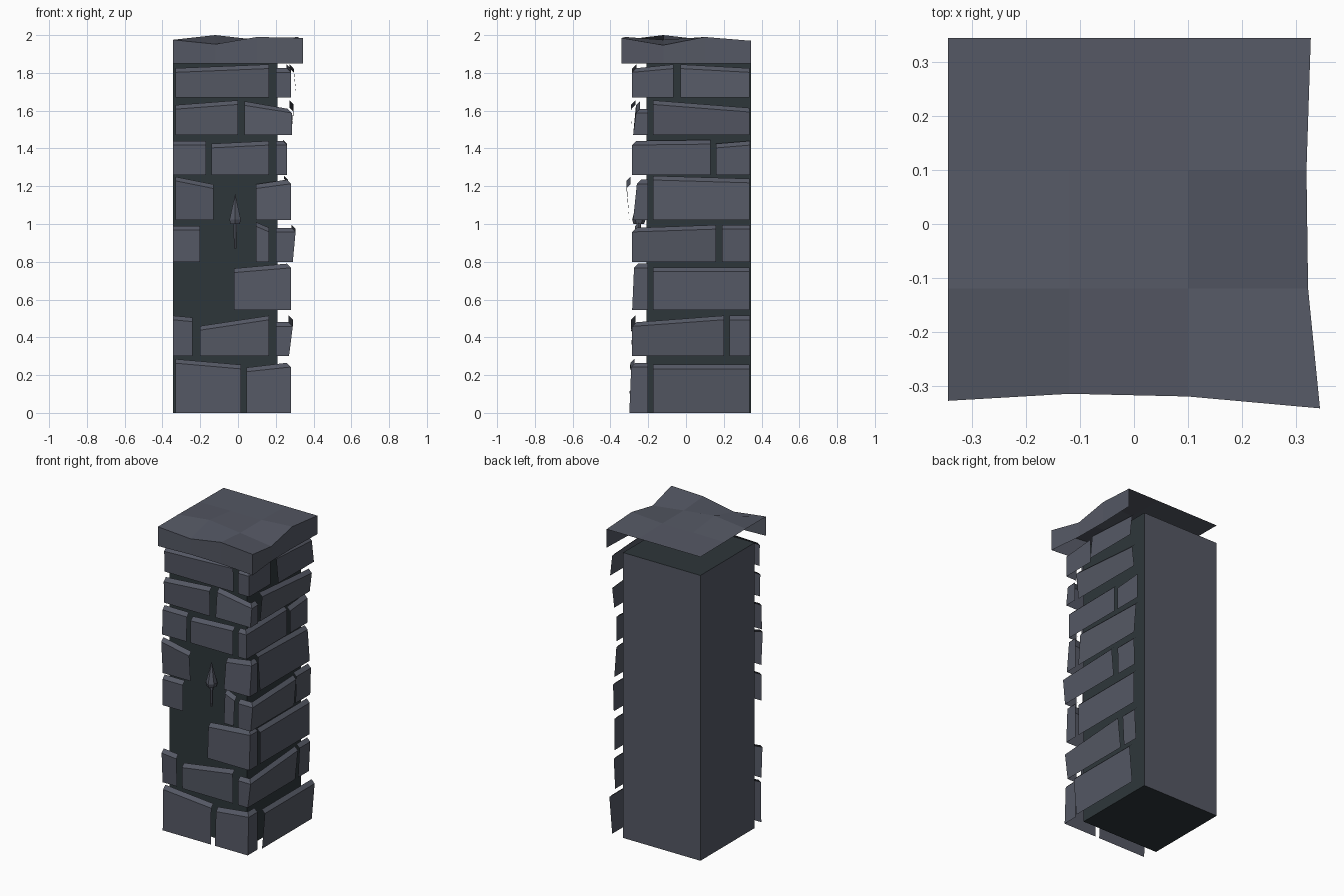
import bpy
import bmesh

cube = bpy.data.objects.get("Cube")
if cube:
    bpy.data.objects.remove(cube, do_unlink=True)


def make_material(name, rgb):
    mat = bpy.data.materials.new(name)
    mat.use_nodes = True
    color = (*rgb, 1.0)
    mat.diffuse_color = color
    bsdf = next(n for n in mat.node_tree.nodes if n.type == "BSDF_PRINCIPLED")
    bsdf.inputs["Base Color"].default_value = color
    return mat


stone = make_material("slate stone", (0.09, 0.098, 0.128))
mortar = make_material("dark mortar", (0.027, 0.037, 0.042))


def finish(bm, name, materials):
    mesh = bpy.data.meshes.new(name)
    bm.to_mesh(mesh)
    bm.free()
    for mat in materials:
        mesh.materials.append(mat)
    obj = bpy.data.objects.new(name, mesh)
    bpy.context.collection.objects.link(obj)
    return obj


# Square core: dark behind the bricks, plain stone on the back and right walls
CORE_LOW, CORE_HIGH, CORE_TOP = -0.345, 0.21, 1.85
bm = bmesh.new()
bmesh.ops.create_cube(bm, size=1)
for v in bm.verts:
    v.co.x = CORE_HIGH if v.co.x > 0 else CORE_LOW
    v.co.y = -CORE_LOW if v.co.y > 0 else -CORE_HIGH
    v.co.z = CORE_TOP if v.co.z > 0 else 0
bm.normal_update()
for f in bm.faces:
    f.material_index = 1 if f.normal.x < -0.5 or f.normal.y > 0.5 else 0
finish(bm, "core", [mortar, stone])


# Facing bricks: a leaning sheet with a bevelled top, wrapping the corner
BEVEL = 0.022
WRAP_DEPTH = 0.2


def on_front(u, depth, z):
    return (u, -depth, z)


def on_side(u, depth, z):
    return (depth, u, z)


def add_brick(name, place, wrap_sign, u0, u1, z0, z_left, z_right, d_low, d_top):
    bm = bmesh.new()

    def face(*points):
        bm.faces.new([bm.verts.new(place(*p)) for p in points])

    wraps_left = wrap_sign < 0 and u0 < -0.26
    wraps_right = wrap_sign > 0 and u1 > 0.25
    in0 = u0 + BEVEL if wraps_left else u0
    in1 = u1 - BEVEL if wraps_right else u1
    back = d_top - BEVEL
    lip_l, lip_r = z_left - BEVEL, z_right - BEVEL
    face((u0, d_low, z0), (u1, d_low, z0), (u1, d_top, lip_r), (u0, d_top, lip_l))
    face((u0, d_top, lip_l), (u1, d_top, lip_r), (in1, back, z_right), (in0, back, z_left))
    if wraps_right:
        face((u1, d_low, z0), (u1, WRAP_DEPTH, z0), (u1, WRAP_DEPTH, lip_r), (u1, d_top, lip_r))
        face((u1, d_top, lip_r), (u1, WRAP_DEPTH, lip_r),
             (in1, WRAP_DEPTH, z_right), (in1, back, z_right))
    if wraps_left:
        face((u0, WRAP_DEPTH, z0), (u0, d_low, z0), (u0, d_top, lip_l), (u0, WRAP_DEPTH, lip_l))
        face((u0, WRAP_DEPTH, lip_l), (u0, d_top, lip_l),
             (in0, back, z_left), (in0, WRAP_DEPTH, z_left))
    bmesh.ops.remove_doubles(bm, verts=bm.verts[:], dist=0.0005)
    finish(bm, name, [stone])


# Each brick: course, start, end, top at start, top at end, depth low, depth high
course_base = [0, 0.30, 0.545, 0.8, 1.02, 1.26, 1.47, 1.67]
front_bricks = [
    (0, -0.33, 0.015, 0.285, 0.255, 0.30, 0.295),
    (0, 0.045, 0.28, 0.24, 0.265, 0.30, 0.29),
    (1, -0.345, -0.24, 0.515, 0.505, 0.28, 0.29),
    (1, -0.2, 0.165, 0.46, 0.515, 0.285, 0.29),
    (2, -0.02, 0.28, 0.765, 0.79, 0.285, 0.275),
    (3, -0.345, -0.2, 0.99, 0.99, 0.28, 0.28),
    (3, 0.095, 0.165, 1.01, 0.98, 0.28, 0.27),
    (4, -0.33, -0.13, 1.25, 1.21, 0.30, 0.315),
    (4, 0.095, 0.28, 1.21, 1.235, 0.28, 0.26),
    (5, -0.345, -0.17, 1.44, 1.44, 0.285, 0.28),
    (5, -0.14, 0.165, 1.425, 1.44, 0.285, 0.285),
    (6, -0.33, 0, 1.63, 1.655, 0.285, 0.29),
    (6, 0.035, 0.285, 1.65, 1.61, 0.28, 0.265),
    (7, -0.33, 0.165, 1.825, 1.845, 0.28, 0.285),
]
side_bricks = [
    (0, -0.175, 0.335, 0.255, 0.255, 0.295, 0.315),
    (1, -0.285, 0.2, 0.48, 0.515, 0.27, 0.29),
    (1, 0.23, 0.34, 0.515, 0.515, 0.27, 0.28),
    (2, -0.175, 0.335, 0.77, 0.77, 0.28, 0.28),
    (3, -0.285, 0.16, 0.98, 0.995, 0.29, 0.305),
    (3, 0.19, 0.34, 0.995, 0.995, 0.28, 0.285),
    (4, -0.175, 0.335, 1.255, 1.24, 0.28, 0.265),
    (5, -0.285, 0.13, 1.44, 1.445, 0.26, 0.26),
    (5, 0.16, 0.34, 1.425, 1.44, 0.26, 0.26),
    (6, -0.175, 0.335, 1.655, 1.615, 0.28, 0.295),
    (7, -0.285, -0.065, 1.825, 1.845, 0.28, 0.28),
    (7, -0.03, 0.335, 1.845, 1.825, 0.31, 0.295),
]
for name, place, wrap_sign, bricks in (
        ("front_brick", on_front, 1, front_bricks),
        ("side_brick", on_side, -1, side_bricks)):
    for i, (course, u0, u1, *rest) in enumerate(bricks):
        add_brick(f"{name}_{i + 1}", place, wrap_sign, u0, u1, course_base[course], *rest)


# Cap stone: uneven top sheet with a skirt along the front and left edges
heights = [
    [1.975, 1.952, 1.99, 1.985],
    [1.975, 2.0, 1.975, 1.947],
    [1.972, 1.975, 1.975, 1.99],
    [1.97, 1.97, 1.97, 1.97],
]
spread = [-0.345, -0.12, 0.1, 0.345]
front_edge = [-0.328, -0.315, -0.32, -0.342]
left_edge = [0.345, 0.323, 0.32, 0.328]
bm = bmesh.new()
grid = []
for j, row in enumerate(heights):
    grid.append([bm.verts.new((left_edge[j] if i == 3 else spread[i],
                               front_edge[i] if j == 0 else spread[j], z))
                 for i, z in enumerate(row)])
for j in range(3):
    for i in range(3):
        bm.faces.new((grid[j][i], grid[j][i + 1], grid[j + 1][i + 1], grid[j + 1][i]))
rim = grid[0] + [row[3] for row in grid[1:]]
hem = [bm.verts.new((v.co.x, v.co.y, CORE_TOP)) for v in rim]
for i in range(len(rim) - 1):
    bm.faces.new((hem[i], hem[i + 1], rim[i + 1], rim[i]))
finish(bm, "cap_stone", [stone])


# Small torch standing in the gap between the front bricks
def torch_part(name, r_low, r_high, z_low, z_high):
    bm = bmesh.new()
    bmesh.ops.create_cone(bm, cap_ends=True, segments=6, radius1=r_low,
                          radius2=r_high, depth=z_high - z_low)
    bmesh.ops.translate(bm, verts=bm.verts[:], vec=(-0.015, -0.25, (z_low + z_high) / 2))
    finish(bm, name, [stone])


torch_part("torch_handle", 0.007, 0.011, 0.87, 1.0)
torch_part("torch_bowl", 0.028, 0.036, 1.0, 1.025)
torch_part("torch_flame", 0.034, 0, 1.025, 1.16)
